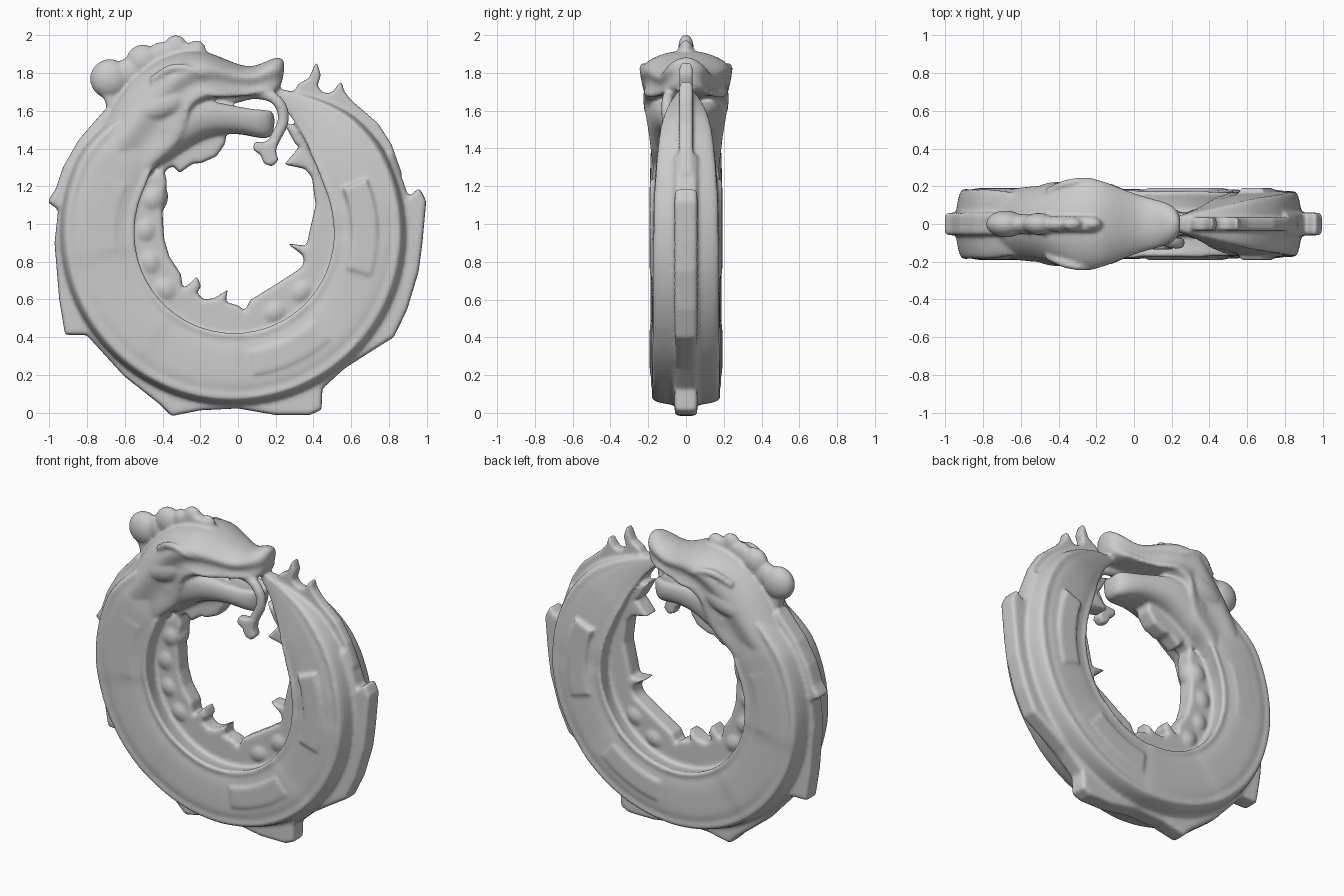
import bpy, bmesh, math

if "Cube" in bpy.data.objects:
    bpy.data.objects.remove(bpy.data.objects["Cube"])

CX, CZ = -0.02, 0.95
parts = []          # everything that is fused into one sculpted skin


def activate(ob):
    bpy.ops.object.select_all(action='DESELECT')
    ob.select_set(True)
    bpy.context.view_layer.objects.active = ob


def add(name, data):
    ob = bpy.data.objects.new(name, data)
    bpy.context.collection.objects.link(ob)
    parts.append(ob)
    return ob


def loft(name, sections, profile, levels=2):
    """Skin sections (inner xz, outer xz, half width) with a mirrored profile (t, y)."""
    ring = profile + [(t, -y) for t, y in reversed(profile)]
    bm = bmesh.new()
    rows = []
    for ax, az, bx, bz, w in sections:
        rows.append([bm.verts.new((ax + (bx - ax) * t, y * w, az + (bz - az) * t)) for t, y in ring])
    n = len(ring)
    for p, q in zip(rows, rows[1:]):
        for i in range(n):
            bm.faces.new((p[i], p[(i + 1) % n], q[(i + 1) % n], q[i]))
    bm.faces.new(rows[0])
    bm.faces.new(rows[-1])
    bmesh.ops.recalc_face_normals(bm, faces=bm.faces)
    me = bpy.data.meshes.new(name)
    bm.to_mesh(me)
    bm.free()
    ob = add(name, me)
    ob.modifiers.new("smooth", 'SUBSURF').levels = levels


def slab(name, pts, half, y=0, bevel=0.02):
    """Rounded plate cut from an xz outline, thickness along y."""
    cu = bpy.data.curves.new(name, 'CURVE')
    cu.dimensions = '2D'
    cu.fill_mode = 'BOTH'
    cu.extrude, cu.bevel_depth, cu.offset = half - bevel, bevel, -bevel * 0.6
    cu.bevel_resolution = 2
    sp = cu.splines.new('POLY')
    sp.points.add(len(pts) - 1)
    for p, (x, z) in zip(sp.points, pts):
        p.co = (x, z, 0, 1)
    sp.use_cyclic_u = True
    ob = add(name, cu)
    ob.rotation_euler.x = math.pi / 2
    ob.location.y = y


def tube(name, pts, radius):
    cu = bpy.data.curves.new(name, 'CURVE')
    cu.dimensions = '3D'
    cu.bevel_depth, cu.bevel_resolution, cu.use_fill_caps = radius, 3, True
    sp = cu.splines.new('BEZIER')
    sp.bezier_points.add(len(pts) - 1)
    for b, p in zip(sp.bezier_points, pts):
        b.co = p
        b.handle_left_type = b.handle_right_type = 'AUTO'
    add(name, cu)


def blob(name, loc, scale, tilt=0):
    bpy.ops.mesh.primitive_uv_sphere_add(segments=24, ring_count=14, location=loc, rotation=(0, tilt, 0))
    ob = bpy.context.object
    ob.name, ob.scale = name, scale
    parts.append(ob)


def polar(r, deg):
    a = math.radians(deg)
    return CX + r * math.cos(a), CZ + r * math.sin(a)


# ring body: angle, inner radius, outer radius, half width
keys = [(76, .76, .79, .022), (60, .66, .835, .08), (45, .575, .885, .13), (30, .535, .905, .155),
        (10, .525, .905, .178), (-90, .525, .905, .185), (-180, .525, .92, .19), (-208, .53, .92, .192),
        (-228, .57, .87, .165)]


def key_at(a):
    for k, m in zip(keys, keys[1:]):
        if a >= m[0]:
            f = (k[0] - a) / (k[0] - m[0])
            return [k[i] + (m[i] - k[i]) * f for i in (1, 2, 3)]
    return keys[-1][1:]


secs = []
for i in range(77):
    a = 76 - i * 4
    r0, r1, w = key_at(a)
    w *= 0.985 + 0.03 * ((a / 42) % 1)      # overlapping scale plates
    secs.append((*polar(r0, a), *polar(r1, a), w))
body_profile = [(.05, .3), (.03, .75), (-.01, .93), (.05, .98), (.10, .91), (.17, .95), (.3, .99), (.55, 1.0),
                (.74, 1.0), (.8, .95), (.86, .95), (.92, 1.0), (.97, .85), (1.0, .5), (1.02, .25)]
loft("ring_body", secs, body_profile)

# raised panels on both flanks
for i, (a0, a1) in enumerate([(-17, 22), (-82, -48), (-204, -172)]):
    arc = [a0 + (a1 - a0) * k / 8 for k in range(9)]
    pts = [polar(.755, a) for a in arc] + [polar(.63, a) for a in reversed(arc)]
    for s in (-1, 1):
        slab(f"flank_panel_{i + 1}", pts, .025, y=s * .167, bevel=.012)

# neck, skull and upper jaw
head_profile = [(0, .35), (0, .8), (.08, .95), (.22, .9), (.38, .86), (.55, 1.0), (.68, .98), (.84, .78), (.97, .42), (1, .12)]
loft("head", [(-.54, 1.16, -.84, 1.3, .16), (-.46, 1.28, -.77, 1.46, .19), (-.41, 1.33, -.69, 1.58, .20),
              (-.32, 1.39, -.6, 1.74, .205), (-.26, 1.5, -.47, 1.85, .225), (-.26, 1.62, -.36, 1.90, .25),
              (-.16, 1.67, -.2, 1.93, .245), (-.05, 1.675, -.08, 1.88, .19), (.06, 1.68, .06, 1.82, .145),
              (.14, 1.69, .15, 1.865, .125), (.2, 1.70, .215, 1.89, .1), (.235, 1.74, .255, 1.87, .05)], head_profile)

# lower jaw
jaw_profile = [(0, .3), (.05, .7), (.3, .95), (.7, 1), (.95, .9), (1, .7), (.9, .3)]
loft("lower_jaw", [(-.45, 1.28, -.5, 1.55, .17), (-.35, 1.35, -.4, 1.62, .2), (-.25, 1.42, -.27, 1.66, .205),
                   (-.15, 1.47, -.15, 1.66, .185), (0, 1.485, 0, 1.625, .145), (.12, 1.45, .13, 1.605, .115),
                   (.195, 1.455, .2, 1.615, .065)], jaw_profile)

# paired face details
for s, side in ((-1, "left"), (1, "right")):
    tube(f"brow_{side}", [(-.46, s * .17, 1.76), (-.33, s * .22, 1.83), (-.2, s * .215, 1.80), (-.06, s * .12, 1.79)], .022)
    tube(f"lip_{side}", [(-.3, s * .2, 1.72), (-.15, s * .205, 1.69), (0, s * .145, 1.69), (.16, s * .1, 1.71)], .016)
    blob(f"cheek_{side}", (-.38, s * .175, 1.64), (.16, .05, .07), -.4)

# crest lobes and the web that joins them to the skull
for i, (x, z, r) in enumerate([(-.68, 1.77, .105), (-.58, 1.80, .08), (-.505, 1.865, .087), (-.41, 1.9, .065),
                               (-.33, 1.945, .058), (-.22, 1.925, .05)]):
    blob(f"crest_lobe_{i + 1}", (x, 0, z), (r, r * .68, r))
slab("crest_web", [(-.68, 1.6), (-.72, 1.72), (-.6, 1.83), (-.45, 1.91), (-.33, 1.96), (-.2, 1.94), (-.2, 1.8), (-.45, 1.65)], .04)

# outer back fin with stepped points
outer = [(.81, 1.37), (.87, 1.22), (.9, 1.13), (.96, 1.18), (.99, 1.12), (.97, .9), (.95, .75),
         (.89, .55), (.82, .405), (.7, .33), (.56, .24), (.44, .13), (.435, .02), (.38, -.005), (.2, -.005), (0, .03),
         (-.2, .02), (-.35, -.01), (-.41, .05), (-.6, .2), (-.8, .42), (-.91, .42), (-.94, .6), (-.965, .9),
         (-.945, 1.08), (-1.0, 1.12), (-.96, 1.18), (-.92, 1.3), (-.84, 1.44), (-.7, 1.6)]
slab("back_fin", outer + [polar(.8, 135 + i * 11.5) for i in range(23)], .06)

# flame fins on the tail
slab("tail_flames", [(.25, 1.68), (.30, 1.70), (.325, 1.74), (.38, 1.77), (.415, 1.85), (.435, 1.79), (.415, 1.73),
                     (.45, 1.69), (.5, 1.69), (.545, 1.75), (.56, 1.70), (.6, 1.65), (.67, 1.59), (.74, 1.53),
                     (.81, 1.42), (.86, 1.28), (.7, 1.4), (.5, 1.57), (.38, 1.62)], .035, bevel=.012)

# inner belly plates with small spikes
inner = [(-.40, 1.29), (-.385, 1.22), (-.41, 1.08), (-.40, .92), (-.37, .82), (-.31, .73), (-.30, .65), (-.27, .66),
         (-.22, .71), (-.205, .67), (-.23, .63), (-.18, .59), (-.12, .6), (-.065, .635), (-.075, .58), (0, .56),
         (.04, .525), (.07, .59), (.2, .67), (.34, .76), (.36, .80), (.35, .84), (.29, .885), (.37, .875), (.39, .97),
         (.42, 1.1), (.40, 1.25), (.36, 1.30), (.26, 1.32), (.32, 1.39), (.36, 1.39), (.31, 1.43), (.255, 1.53), (.32, 1.5)]
slab("belly_plates", inner + [polar(.57, 48 - i * 10.6) for i in range(25)][1:], .06)
# raised belly pads
for i, a in enumerate([157, 178, 199, 219, 297, 319]):
    x, z = polar(.47, a)
    blob(f"belly_pad_{i + 1}", (x, 0, z), (.08, .08, .095), -math.radians(a))

# throat tuft under the jaw
slab("throat_tuft", [(-.42, 1.4), (-.41, 1.28), (-.34, 1.32), (-.31, 1.28), (-.24, 1.33), (-.2, 1.33), (-.12, 1.365),
                     (-.075, 1.43), (-.07, 1.52), (-.3, 1.52)], .06)

# tongue with forked tip
tube("tongue", [(-.22, 0, 1.66), (-.05, -.04, 1.665), (.12, -.08, 1.69), (.21, -.1, 1.65), (.24, -.1, 1.56),
                (.2, -.1, 1.46), (.16, -.1, 1.39)], .031)
slab("tongue_tip", [(.21, 1.45), (.15, 1.43), (.09, 1.43), (.085, 1.395), (.125, 1.37), (.14, 1.325), (.18, 1.31),
                    (.21, 1.34), (.195, 1.38)], .035, y=-.1, bevel=.012)

# fuse all parts into one smooth sculpted skin
bpy.ops.object.select_all(action='DESELECT')
for ob in parts:
    ob.select_set(True)
bpy.context.view_layer.objects.active = parts[0]
bpy.ops.object.convert(target='MESH')
bpy.ops.object.join()
dragon = bpy.context.object
dragon.name = "ring_dragon"
bm = bmesh.new()
bm.from_mesh(dragon.data)
bmesh.ops.remove_doubles(bm, verts=bm.verts, dist=1e-5)
bm.to_mesh(dragon.data)
bm.free()
fuse = dragon.modifiers.new("fuse", 'REMESH')
fuse.mode, fuse.voxel_size, fuse.use_smooth_shade = 'VOXEL', .011, True
soft = dragon.modifiers.new("soften", 'SMOOTH')
soft.factor, soft.iterations = .5, 5
activate(dragon)
bpy.ops.object.convert(target='MESH')
bpy.ops.object.shade_smooth()
